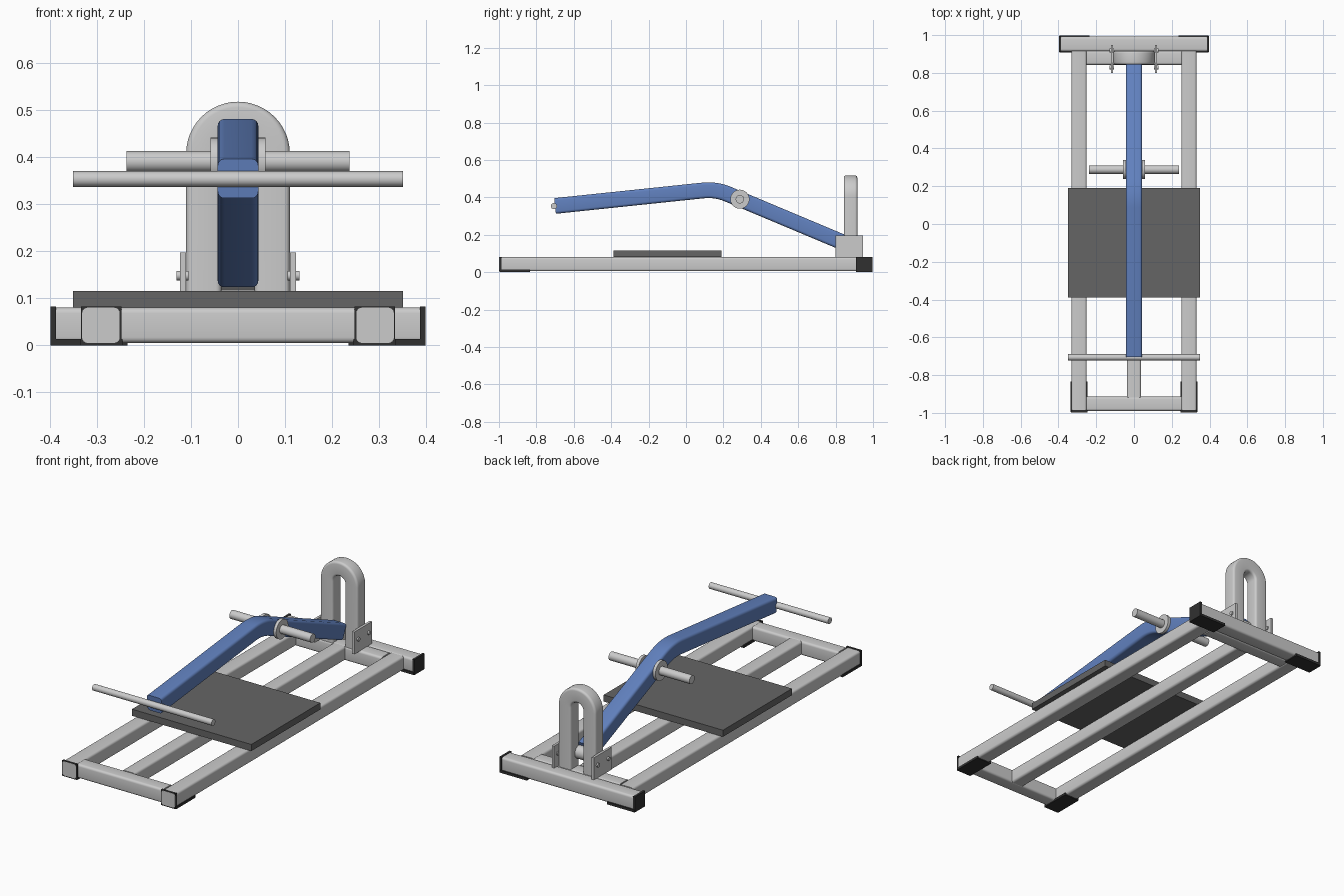
import bpy, bmesh, math
from mathutils import Vector, Matrix

if "Cube" in bpy.data.objects:
    bpy.data.objects.remove(bpy.data.objects["Cube"])


def material(name, rgb):
    m = bpy.data.materials.new(name)
    m.diffuse_color = (*rgb, 1)
    m.use_nodes = True
    m.node_tree.nodes["Principled BSDF"].inputs["Base Color"].default_value = m.diffuse_color
    return m


BLUE = material("blue_paint", (0.12, 0.22, 0.52))
BLACK = material("black_rubber", (0.03, 0.03, 0.03))
DARK = material("dark_deck", (0.13, 0.13, 0.13))


def finish(name, bm, mat=None):
    bmesh.ops.recalc_face_normals(bm, faces=bm.faces)
    me = bpy.data.meshes.new(name)
    bm.to_mesh(me)
    bm.free()
    ob = bpy.data.objects.new(name, me)
    bpy.context.collection.objects.link(ob)
    if mat:
        me.materials.append(mat)
    bpy.ops.object.select_all(action='DESELECT')
    ob.select_set(True)
    bpy.context.view_layer.objects.active = ob
    bpy.ops.object.shade_smooth_by_angle(angle=math.radians(32))
    return ob


def box(name, lo, hi, mat=None):
    lo, hi = Vector(lo), Vector(hi)
    bm = bmesh.new()
    bmesh.ops.create_cube(bm, size=1, matrix=Matrix.Translation((lo + hi) / 2)
                          @ Matrix.Diagonal((*(hi - lo), 1)))
    return finish(name, bm, mat)


def rod(name, x0, x1, y, z, r, mat=None):
    """Cylinder lying along x."""
    bm = bmesh.new()
    bmesh.ops.create_cone(bm, cap_ends=True, segments=32, radius1=r, radius2=r, depth=abs(x1 - x0),
                          matrix=Matrix.Translation(((x0 + x1) / 2, y, z))
                          @ Matrix.Rotation(math.pi / 2, 4, 'Y'))
    return finish(name, bm, mat)


def tube(name, path, normal, w, h, r=0.012, mat=None):
    """Sweep a rounded rectangle (w along normal, h in the path plane)."""
    section = []
    for i, (sx, sy) in enumerate(((1, 1), (-1, 1), (-1, -1), (1, -1))):
        for k in range(5):
            a = math.pi / 2 * (i + k / 4)
            section.append((sx * (w / 2 - r) + r * math.cos(a), sy * (h / 2 - r) + r * math.sin(a)))
    path, n = [Vector(p) for p in path], Vector(normal)
    bm, rings = bmesh.new(), []
    for i, p in enumerate(path):
        t0 = (p - path[i - 1]).normalized() if i else (path[1] - p).normalized()
        t1 = (path[i + 1] - p).normalized() if i < len(path) - 1 else t0
        side = n.cross((t0 + t1).normalized())
        side /= side.dot(n.cross(t0))
        rings.append([bm.verts.new(p + n * u + side * v) for u, v in section])
    for a, b in zip(rings, rings[1:]):
        for j in range(len(a)):
            k = (j + 1) % len(a)
            bm.faces.new((a[j], a[k], b[k], b[j]))
    bm.faces.new(rings[0])
    bm.faces.new(rings[-1])
    return finish(name, bm, mat)


# Base frame of square tubes
UP, ZC, T = (0, 0, 1), 0.0425, 0.075
for s, side in ((-1, "left"), (1, "right")):
    tube(side + "_rail", [(s * .291, -.999, ZC), (s * .291, .916, ZC)], UP, T, .08)
tube("centre_rail", [(0, -.918, ZC), (0, .848, ZC)], UP, T, T)
tube("front_crossbar", [(-.252, -.952, ZC), (.252, -.952, ZC)], UP, T, T)
tube("inner_rear_crossbar", [(-.252, .88, ZC), (.252, .88, ZC)], UP, T, T)
tube("rear_crossbar", [(-.39, .953, ZC), (.39, .953, ZC)], UP, T, .078)

# Rubber feet and end caps
for s, side in ((-1, "left"), (1, "right")):
    x0, x1 = sorted((s * .245, s * .335))
    box(side + "_front_foot", (x0, -.996, 0), (x1, -.835, .013), BLACK)
    box(side + "_front_cap", (x0 + .002, -.998, 0), (x1 - .002, -.986, .082), BLACK)
    x0, x1 = sorted((s * .235, s * .395))
    box(side + "_rear_foot", (x0, .908, 0), (x1, .998, .013), BLACK)
    x0, x1 = sorted((s * .386, s * .398))
    box(side + "_rear_cap", (x0, .91, 0), (x1, .996, .082), BLACK)

# Standing platform
box("platform", (-.35, -.388, .08), (.35, .19, .115), DARK)

# Upright hoop
arc = [(.0725 * math.cos(a), .88, .407 + .0725 * math.sin(a))
       for a in (math.pi * i / 24 for i in range(25))]
tube("pivot_hoop", [(.0725, .88, .078)] + arc + [(-.0725, .88, .078)], (0, 1, 0), .072, T)

# Pivot plates, bolts and sleeve
for s, side in ((-1, "left"), (1, "right")):
    x0, x1 = sorted((s * .11, s * .123))
    box(side + "_pivot_plate", (x0, .80, .078), (x1, .947, .197))
    for i, y in enumerate((.829, .918)):
        rod(f"{side}_pivot_bolt_{i + 1}", s * .105, s * .131, y, .148, .01)
rod("pivot_sleeve", -.036, .036, .848, .15, .034)

# Bent lever arm: straight, smooth bend, straight
A, B, C = Vector((0, -.70, .354)), Vector((0, .16, .444)), Vector((0, .832, .162))
p = B + (A - B).normalized() * .07
q = B + (C - B).normalized() * .07
bend = [p * (1 - t) ** 2 + B * 2 * t * (1 - t) + q * t * t for t in (i / 10 for i in range(11))]
tube("lever_arm", [A] + bend + [C], (1, 0, 0), .086, .084, .014, BLUE)

# Handle bar, weight pegs and their flanges
rod("handle_bar", -.35, .35, -.706, .353, .0165)
for s, side in ((-1, "left"), (1, "right")):
    rod(side + "_weight_peg", s * .04, s * .237, .288, .39, .0225)
    rod(side + "_peg_flange", s * .042, s * .058, .288, .39, .051)
